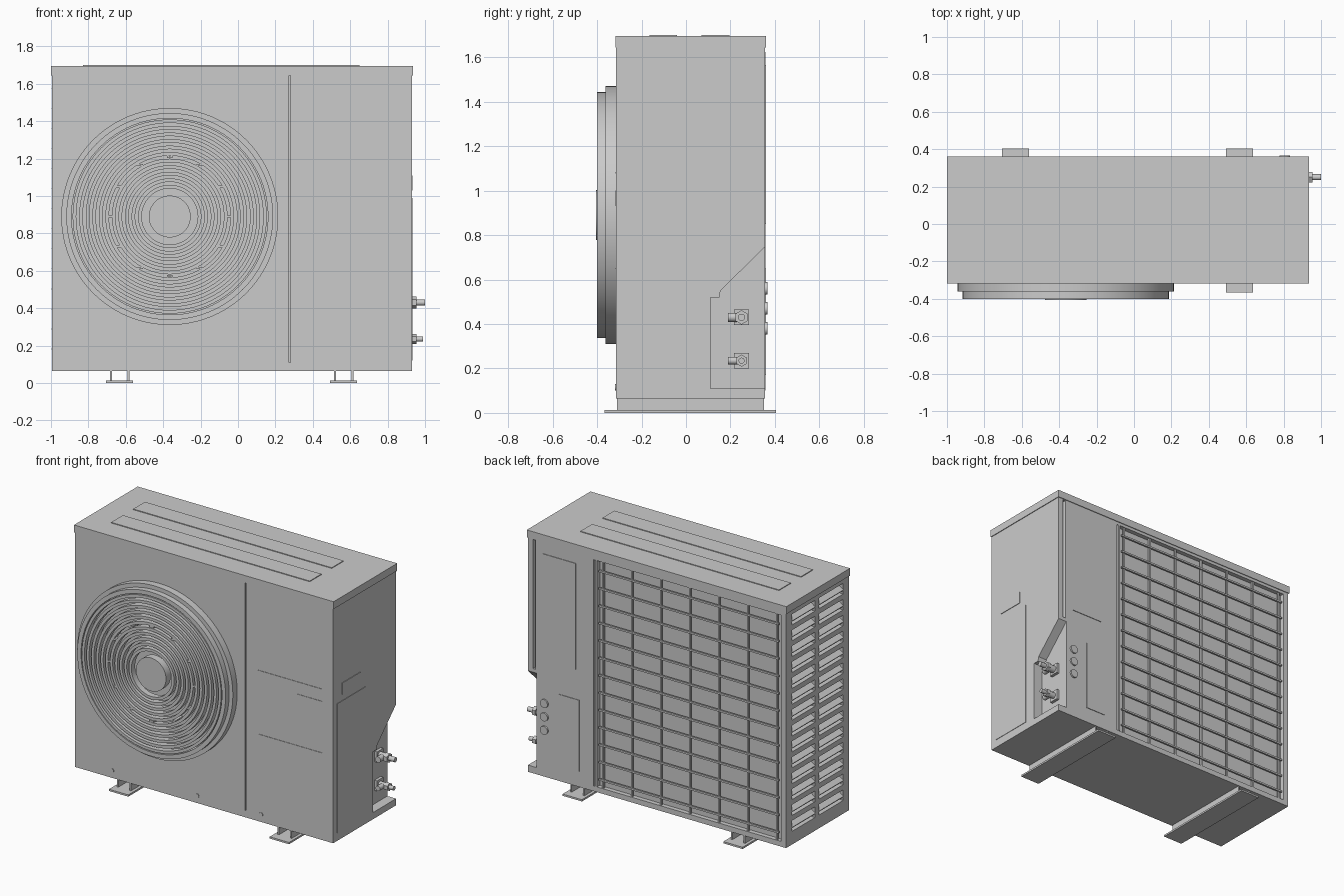
import bpy, bmesh, math
from mathutils import Matrix, Vector

if "Cube" in bpy.data.objects:
    bpy.data.objects.remove(bpy.data.objects["Cube"])

grey = bpy.data.materials.new("light grey metal")
grey.use_nodes = True
COLOUR = (0.6, 0.6, 0.6, 1)
grey.diffuse_color = COLOUR
grey.node_tree.nodes["Principled BSDF"].inputs["Base Color"].default_value = COLOUR


def finish(name, bm, smooth=False):
    bmesh.ops.recalc_face_normals(bm, faces=bm.faces)
    mesh = bpy.data.meshes.new(name)
    bm.to_mesh(mesh)
    bm.free()
    mesh.materials.append(grey)
    ob = bpy.data.objects.new(name, mesh)
    bpy.context.scene.collection.objects.link(ob)
    if smooth:
        bpy.ops.object.select_all(action="DESELECT")
        ob.select_set(True)
        bpy.context.view_layer.objects.active = ob
        bpy.ops.object.shade_smooth_by_angle(angle=math.radians(35))
    return ob


def add_box(bm, x, y, z, tilt=0):
    """Box from (min, max) ranges, optionally tilted about its own y axis."""
    centre = Vector([sum(r) / 2 for r in (x, y, z)])
    size = [r[1] - r[0] for r in (x, y, z)]
    m = Matrix.Translation(centre) @ Matrix.Rotation(tilt, 4, "Y") @ Matrix.Diagonal((*size, 1))
    bmesh.ops.create_cube(bm, size=1, matrix=m)


def boxes(name, ranges):
    bm = bmesh.new()
    for r in ranges:
        add_box(bm, *r)
    return finish(name, bm)


def add_cylinder(bm, start, end, radius, sides):
    a, b = Vector(start), Vector(end)
    turn = (b - a).to_track_quat("Z", "Y").to_matrix().to_4x4()
    bmesh.ops.create_cone(bm, cap_ends=True, segments=sides, radius1=radius, radius2=radius,
                          depth=(b - a).length, matrix=Matrix.Translation((a + b) / 2) @ turn)


FAN_X, FAN_Z = -0.365, 0.89


def add_ring(bm, profile, sides=96):
    """Revolve a closed (radius, y) profile about the fan axis."""
    loops = []
    for i in range(sides):
        a = math.tau * i / sides
        loops.append([bm.verts.new((FAN_X + r * math.cos(a), y, FAN_Z + r * math.sin(a)))
                      for r, y in profile])
    n = len(profile)
    for i in range(sides):
        p, q = loops[i], loops[(i + 1) % sides]
        for j in range(n):
            k = (j + 1) % n
            bm.faces.new((p[j], p[k], q[k], q[j]))


# Cabinet with coil opening, side louvre slots, seams and valve recess cut out
body = boxes("cabinet", [((-0.995, 0.93), (-0.315, 0.355), (0.065, 1.66))])
ROWS = [0.19 + 0.107 * i for i in range(14)]
COLUMNS = [(0.048, 0.295), (-0.253, 0.005)]
bm = bmesh.new()
add_box(bm, (-0.955, 0.44), (0.325, 0.4), (0.1, 1.625))
add_box(bm, (0.272, 0.28), (-0.4, -0.305), (0.11, 1.645))
add_box(bm, (0.872, 0.892), (0.325, 0.4), (0.77, 1.64))
for z in ROWS:
    for col in COLUMNS:
        add_box(bm, (-1.05, -0.965), col, (z - 0.036, z + 0.036))
outline = [(0.11, 0.11), (0.4, 0.11), (0.4, 0.79), (0.155, 0.55), (0.15, 0.52), (0.11, 0.52)]
face = bm.faces.new([bm.verts.new((0.865, y, z)) for y, z in outline])
side = bmesh.ops.extrude_face_region(bm, geom=[face])
bmesh.ops.translate(bm, vec=(0.1, 0, 0),
                    verts=[v for v in side["geom"] if isinstance(v, bmesh.types.BMVert)])
cutter = finish("cutter", bm)
cutter.hide_render = True
cut = body.modifiers.new("openings", "BOOLEAN")
cut.operation, cut.solver, cut.object = "DIFFERENCE", "EXACT", cutter
bpy.context.view_layer.objects.active = body
bpy.ops.object.modifier_apply(modifier=cut.name)
bpy.data.objects.remove(cutter)

# Lid with two raised ribs
boxes("lid", [((-1, 0.935), (-0.318, 0.36), (1.645, 1.695))])
boxes("lid_ribs", [((-0.83, 0.65), y, (1.69, 1.7)) for y in ((-0.165, -0.04), (0.07, 0.195))])

# Slanted louvre slats on the side
bm = bmesh.new()
for z in ROWS:
    for col in COLUMNS:
        add_box(bm, (-0.998, -0.955), col, (z - 0.006, z + 0.006), tilt=-0.6)
finish("side_louvres", bm)

# Rear coil guard grid
bars = [((x - 0.006, x + 0.006), (0.338, 0.35), (0.1, 1.625))
        for x in [0.375 - 0.216 * i for i in range(7)]]
bars += [((-0.94, 0.4), (0.346, 0.358), (z - 0.006, z + 0.006))
         for z in [0.155 + 0.117 * i for i in range(13)]]
boxes("coil_guard", bars)
boxes("coil_edge_strip", [((0.415, 0.43), (0.32, 0.357), (0.1, 1.625))])

# Fan shroud, concentric grille rings and hub
bm = bmesh.new()
add_ring(bm, [(0.58, -0.31), (0.58, -0.362), (0.553, -0.362), (0.553, -0.4),
              (0.525, -0.4), (0.525, -0.31)])
finish("fan_shroud", bm, smooth=True)
bm = bmesh.new()
for i in range(11):
    r = 0.15 + 0.035 * i
    add_ring(bm, [(r, -0.36), (r, -0.4), (r + 0.019, -0.4), (r + 0.019, -0.36)])
finish("fan_grille_rings", bm, smooth=True)
bm = bmesh.new()
add_cylinder(bm, (FAN_X, -0.355, FAN_Z), (FAN_X, -0.405, FAN_Z), 0.112, 64)
finish("fan_hub", bm, smooth=True)
tabs = []
for i in range(12):
    a = math.tau * i / 12
    x, z = FAN_X + 0.318 * math.cos(a), FAN_Z + 0.318 * math.sin(a)
    tabs.append(((x - 0.015, x + 0.015), (-0.398, -0.312), (z - 0.006, z + 0.006)))
boxes("grille_tabs", tabs)

# Front panel trim lines and lower screws
F = (-0.318, -0.31)
boxes("front_trim", [((0.37, 0.848), F, (1.077, 1.083)), ((0.37, 0.848), F, (0.647, 0.653)),
                     ((0.66, 0.848), F, (0.93, 1.0))])
bm = bmesh.new()
for x in (-0.717, -0.083, 0.393):
    add_cylinder(bm, (x, -0.31, 0.115), (x, -0.319, 0.115), 0.014, 16)
finish("front_screws", bm, smooth=True)

# Service side cover and handle
boxes("side_cover", [((0.925, 0.933), (-0.274, 0.027), (0.12, 0.99))])
boxes("side_handle", [((0.925, 0.934), (-0.22, -0.03), (1.03, 1.11))])

# Rear service plates and cable knockouts
boxes("rear_plates", [((0.573, 0.815), (0.35, 0.359), (0.85, 1.565)),
                      ((0.546, 0.696), (0.35, 0.359), (0.17, 0.65))])
bm = bmesh.new()
for z in (0.38, 0.47, 0.56):
    add_cylinder(bm, (0.805, 0.35, z), (0.805, 0.366, z), 0.028, 24)
finish("cable_knockouts", bm, smooth=True)

# Two refrigerant valves in the corner recess
for name, z, s, tip in (("upper_valve", 0.43, 1.0, 1.0), ("lower_valve", 0.235, 0.85, 0.99)):
    bm = bmesh.new()
    y = 0.25
    add_box(bm, (0.86, 0.885), (y - 0.033, y + 0.033), (z - 0.035, z + 0.035))
    add_cylinder(bm, (0.88, y, z), (0.935, y, z), 0.024 * s, 20)
    add_cylinder(bm, (0.93, y, z), (0.955, y, z), 0.032 * s, 6)
    add_cylinder(bm, (0.95, y, z), (tip, y, z), 0.016 * s, 20)
    add_cylinder(bm, (0.91, y, z), (0.91, 0.19, z), 0.02 * s, 20)
    finish(name, bm, smooth=True)

# Mounting feet: flat plate with two upright webs
for name, x in (("left_foot", 0.565), ("right_foot", -0.633)):
    webs = [((x + d - 0.005, x + d + 0.005), (-0.31, 0.35), (0.005, 0.07)) for d in (-0.047, 0.047)]
    boxes(name, [((x - 0.072, x + 0.072), (-0.367, 0.404), (0, 0.012))] + webs)
